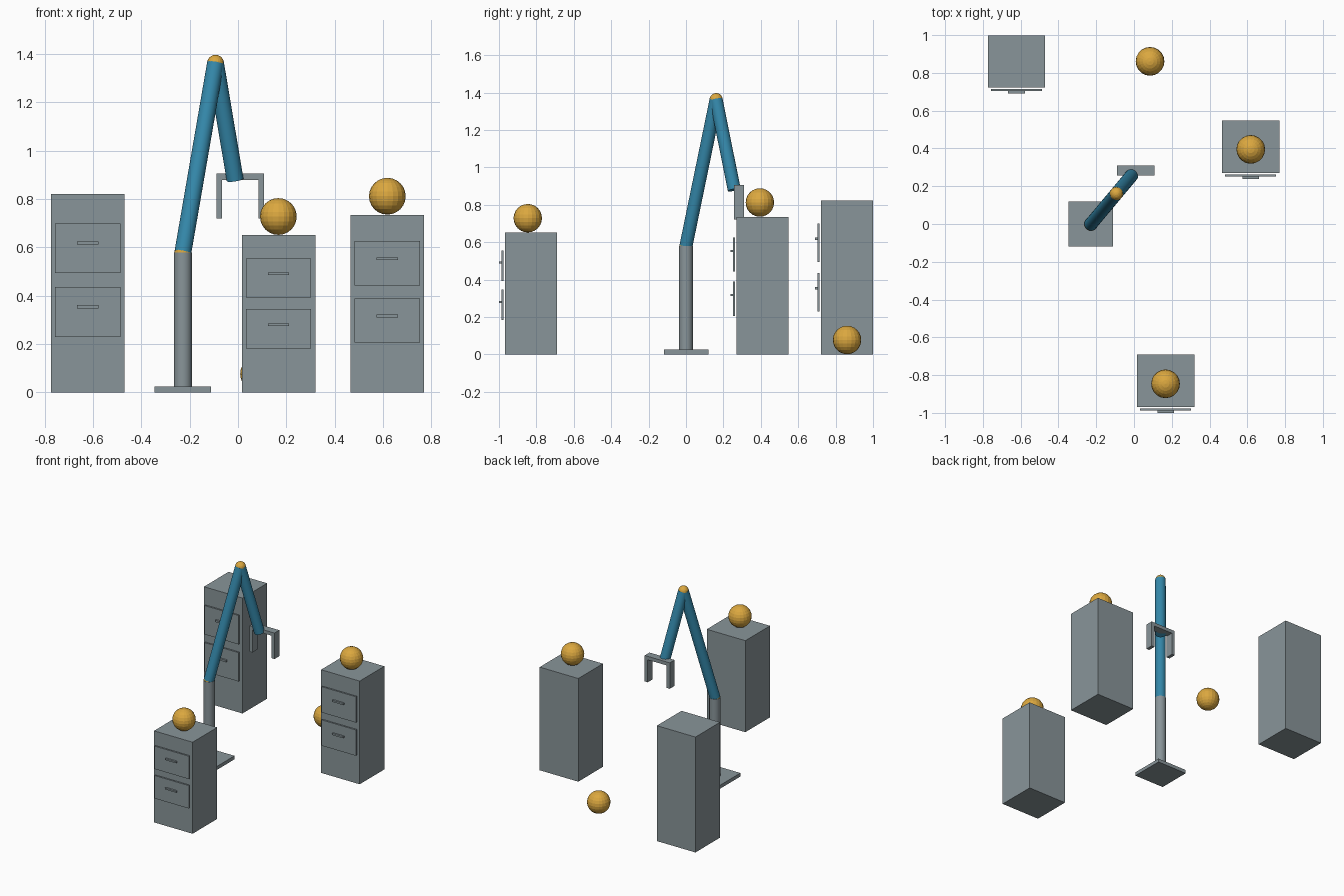
import bpy
from mathutils import Vector

if "Cube" in bpy.data.objects:
    bpy.data.objects.remove(bpy.data.objects["Cube"])


def material(name, rgb):
    m = bpy.data.materials.new(name)
    m.diffuse_color = (*rgb, 1)
    m.use_nodes = True
    m.node_tree.nodes["Principled BSDF"].inputs["Base Color"].default_value = m.diffuse_color
    return m


GREY = material("steel grey", (0.25, 0.30, 0.32))
BLUE = material("arm blue", (0.035, 0.25, 0.41))
GOLD = material("ball gold", (0.71, 0.39, 0.05))


def finish(name, mat):
    ob = bpy.context.object
    ob.name = name
    ob.data.materials.append(mat)
    return ob


def box(name, x0, x1, y0, y1, z0, z1):
    bpy.ops.mesh.primitive_cube_add(
        size=1, location=((x0 + x1) / 2, (y0 + y1) / 2, (z0 + z1) / 2))
    bpy.context.object.scale = (x1 - x0, y1 - y0, z1 - z0)
    return finish(name, GREY)


def ball(name, centre, r):
    bpy.ops.mesh.primitive_uv_sphere_add(
        segments=20, ring_count=12, radius=r, location=centre)
    return finish(name, GOLD)


def rod(name, a, b, r, mat):
    a, b = Vector(a), Vector(b)
    d = b - a
    bpy.ops.mesh.primitive_cylinder_add(
        vertices=24, radius=r, depth=d.length, location=(a + b) / 2)
    bpy.context.object.rotation_euler = d.to_track_quat('Z', 'Y').to_euler()
    finish(name, mat)
    bpy.ops.object.shade_smooth_by_angle()


def cabinet(name, x, front, h):
    """Cabinet body with two floating drawer fronts and bar handles."""
    box(name + "_body", x - 0.152, x + 0.152, front, front + 0.277, 0, h)
    for level, f in (("lower", 0.405), ("upper", 0.7265)):
        z = f * h
        box(f"{name}_{level}_drawer", x - 0.135, x + 0.135,
            front - 0.019, front - 0.008, z - 0.125 * h, z + 0.125 * h)
        zh = z + 0.026 * h
        box(f"{name}_{level}_handle", x - 0.044, x + 0.044,
            front - 0.032, front - 0.019, zh - 0.008 * h, zh + 0.008 * h)


# Cabinets
cabinet("tall_cabinet", -0.622, 0.722, 0.822)
cabinet("middle_cabinet", 0.618, 0.270, 0.735)
cabinet("short_cabinet", 0.168, -0.968, 0.652)

# Loose balls, two on cabinets and one on the floor
ball("middle_cabinet_ball", (0.618, 0.395, 0.812), 0.076)
ball("short_cabinet_ball", (0.167, -0.846, 0.728), 0.076)
ball("floor_ball", (0.085, 0.861, 0.077), 0.076)

# Robot arm: base, post, two links and ball joints
SHOULDER = (-0.228, 0.0, 0.58)
ELBOW = (-0.093, 0.161, 1.362)
WRIST = (-0.012, 0.258, 0.88)
box("base_plate", -0.346, -0.111, -0.118, 0.119, 0, 0.025)
rod("post", (-0.228, 0, 0.02), SHOULDER, 0.037, GREY)
rod("upper_link", SHOULDER, ELBOW, 0.035, BLUE)
rod("lower_link", ELBOW, WRIST, 0.035, BLUE)
ball("shoulder_joint", SHOULDER, 0.035)
ball("elbow_joint", ELBOW, 0.035)

# Gripper: crossbar and two fingers
box("gripper_bar", -0.09, 0.108, 0.257, 0.311, 0.88, 0.905)
for side, x in (("left", -0.09), ("right", 0.084)):
    box(side + "_finger", x, x + 0.024, 0.257, 0.311, 0.72, 0.88)
